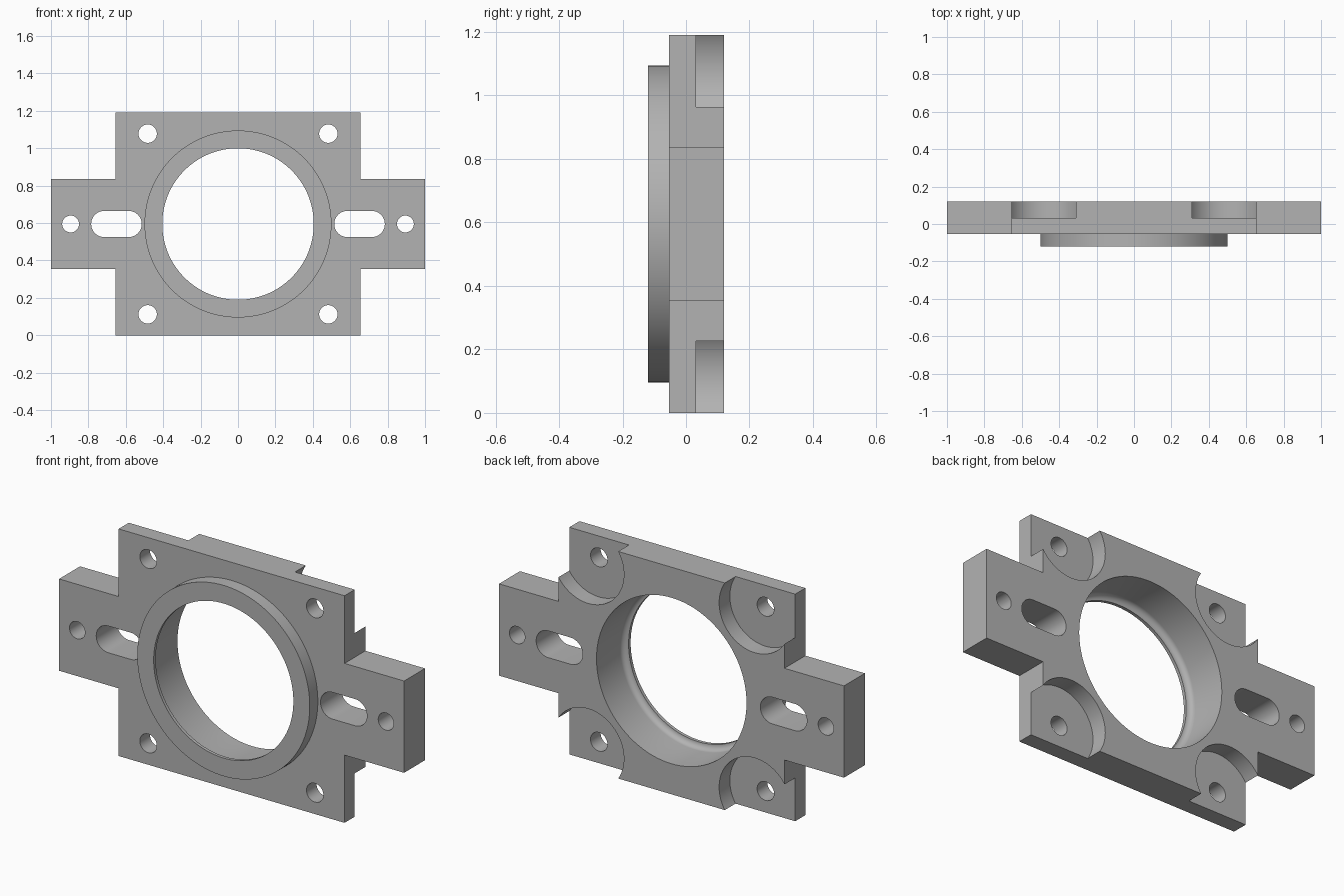
import bpy, bmesh
from math import sin, cos, pi

cube = bpy.data.objects.get("Cube")
if cube:
    bpy.data.objects.remove(cube, do_unlink=True)

MID = 0.595                                  # height of the bore axis
BACK, FACE, FRONT = 0.12, -0.053, -0.12      # depth planes

grey = bpy.data.materials.new("grey metal")
grey.use_nodes = True
colour = (0.45, 0.45, 0.45, 1)
grey.diffuse_color = colour
grey.node_tree.nodes["Principled BSDF"].inputs["Base Color"].default_value = colour


def arc(x, z, r, start=0.0, end=2 * pi, n=64, closed=True):
    """Points along an arc; a closed circle leaves out the repeated end."""
    steps = n if closed else n + 1
    return [(x + r * cos(start + (end - start) * i / n),
             z + r * sin(start + (end - start) * i / n)) for i in range(steps)]


def loft(name, rings):
    """Solid through matching rings of points, capped at both ends."""
    bm = bmesh.new()
    loops = [[bm.verts.new(p) for p in ring] for ring in rings]
    for a, b in zip(loops, loops[1:]):
        for i in range(len(a)):
            j = (i + 1) % len(a)
            bm.faces.new((a[i], a[j], b[j], b[i]))
    bm.faces.new(loops[0])
    bm.faces.new(loops[-1])
    bmesh.ops.recalc_face_normals(bm, faces=bm.faces)
    mesh = bpy.data.meshes.new(name)
    bm.to_mesh(mesh)
    bm.free()
    mesh.materials.append(grey)
    obj = bpy.data.objects.new(name, mesh)
    bpy.context.collection.objects.link(obj)
    return obj


def prism(name, outline, y0, y1):
    return loft(name, [[(x, y, z) for x, z in outline] for y in (y0, y1)])


# Cross-shaped flange plate
W, ARM = 0.655, 0.2405
H = MID
quarter = [(1, ARM), (W, ARM), (W, H)]
half = quarter + [(-x, z) for x, z in reversed(quarter)]
outline = half + [(-x, -z) for x, z in half]
plate = prism("flange_plate", [(x, z + MID) for x, z in outline], FACE, BACK)

# Raised locating ring on the front
tools = [(prism("locating_ring", arc(0, MID, 0.5, n=128), FRONT, FACE + 0.03), 'UNION')]

# Bore with a rounded inner shoulder and a thin front lip
LIP, FILLET = 0.405, 0.03
profile = [(LIP + FILLET, 0.2)]
profile += [(r, -y) for r, y in arc(LIP, 0.073, FILLET, 0, pi / 2, 8, False)]
profile += [(LIP, -0.2)]
bore = loft("bore_cutter",
            [[(x, y, z) for x, z in arc(0, MID, r, n=128)] for r, y in profile])
tools.append((bore, 'DIFFERENCE'))

for s in (-1, 1):
    # Slot and pin hole in each arm
    slot = (arc(s * 0.65 + 0.065, MID, 0.07, -pi / 2, pi / 2, 24, False)
            + arc(s * 0.65 - 0.065, MID, 0.07, pi / 2, 3 * pi / 2, 24, False))
    cutters = [prism("slot_cutter", slot, -0.3, 0.3),
               prism("pin_hole_cutter", arc(s * 0.895, MID, 0.045), -0.3, 0.3)]
    # Bolt hole and round recess at each corner
    for t in (-1, 1):
        x, z = s * 0.483, MID + t * 0.483
        cutters.append(prism("recess_cutter", arc(x, z, 0.207, n=96), 0.031, 0.3))
        cutters.append(prism("bolt_hole_cutter", arc(x, z, 0.049), -0.3, 0.3))
    tools += [(c, 'DIFFERENCE') for c in cutters]

for tool, operation in tools:
    mod = plate.modifiers.new(tool.name, 'BOOLEAN')
    mod.object, mod.operation, mod.solver = tool, operation, 'EXACT'

# Bake the booleans and drop the cutters
bpy.context.view_layer.update()
graph = bpy.context.evaluated_depsgraph_get()
baked = bpy.data.meshes.new_from_object(plate.evaluated_get(graph))
plate.modifiers.clear()
plate.data = baked
baked.materials.clear()
baked.materials.append(grey)
for poly in baked.polygons:
    poly.material_index = 0
for tool, _ in tools:
    bpy.data.objects.remove(tool, do_unlink=True)

bpy.ops.object.select_all(action='DESELECT')
plate.select_set(True)
bpy.context.view_layer.objects.active = plate
bpy.ops.object.shade_smooth_by_angle(angle=pi / 6)
